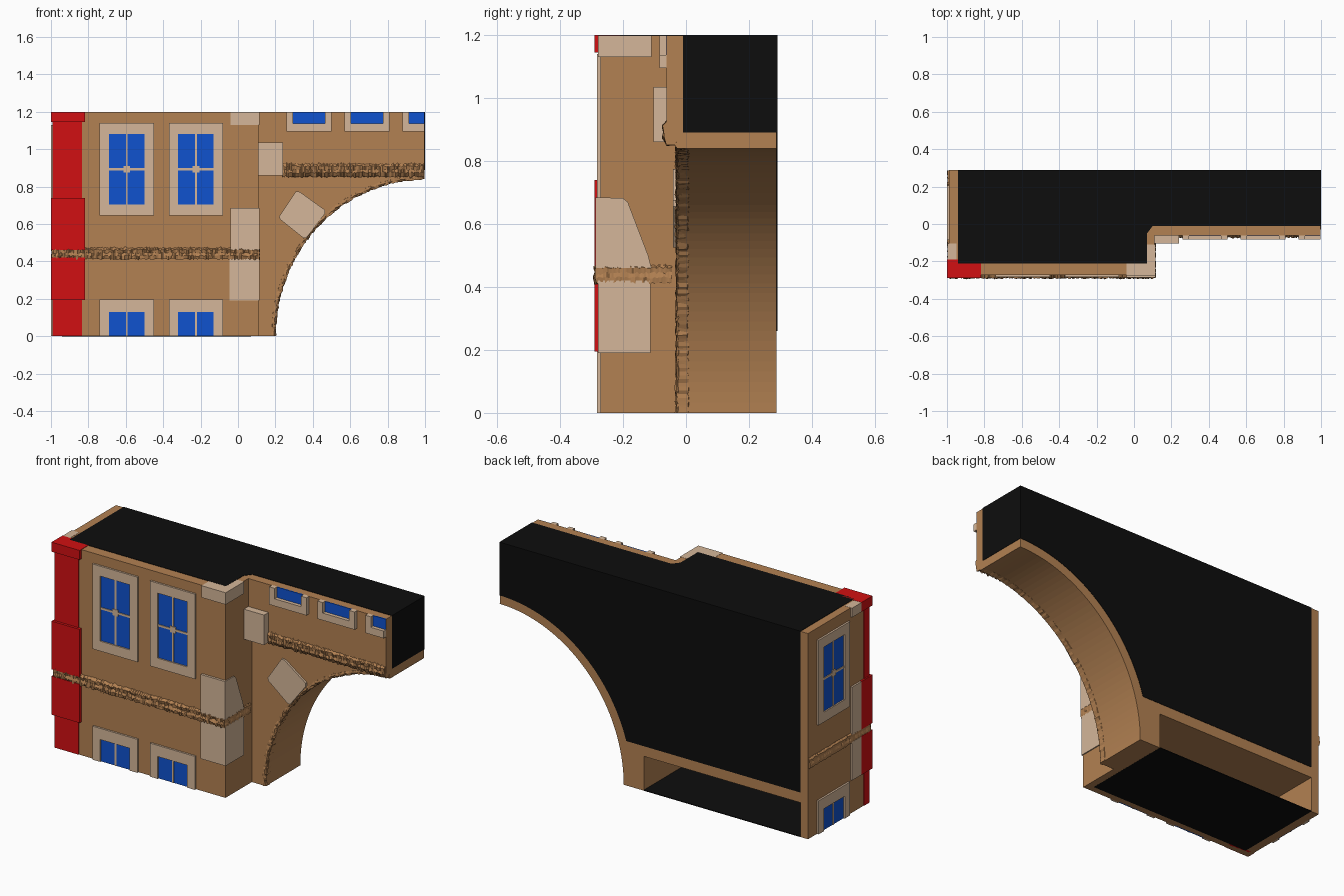
import bpy, bmesh, math, random
from mathutils import Vector

if "Cube" in bpy.data.objects:
    bpy.data.objects.remove(bpy.data.objects["Cube"])

random.seed(4)


def material(name, r, g, b):
    m = bpy.data.materials.new(name)
    m.diffuse_color = (r, g, b, 1)
    m.use_nodes = True
    m.node_tree.nodes["Principled BSDF"].inputs["Base Color"].default_value = m.diffuse_color
    return m


BROWN = material("brown_wall", .45, .22, .085)
STONE = material("pale_stone", .66, .47, .32)
BLUE = material("blue_glass", .005, .085, .62)
RED = material("red_corner", .64, .005, .006)
BLACK = material("black_cut", .004, .004, .004)


def finish(name, bm, mat):
    bmesh.ops.recalc_face_normals(bm, faces=bm.faces)
    me = bpy.data.meshes.new(name)
    bm.to_mesh(me)
    bm.free()
    me.materials.append(mat)
    ob = bpy.data.objects.new(name, me)
    bpy.context.collection.objects.link(ob)
    return ob


def add_box(bm, lo, hi):
    vs = bmesh.ops.create_cube(bm, size=1)["verts"]
    for v in vs:
        v.co = Vector([lo[i] if v.co[i] < 0 else hi[i] for i in range(3)])


def box(name, x, y, z, mat):
    bm = bmesh.new()
    add_box(bm, (x[0], y[0], z[0]), (x[1], y[1], z[1]))
    return finish(name, bm, mat)


def prism(name, pts, axis, lo, hi, mat):
    """Extrude a 2D outline along one axis."""
    bm = bmesh.new()

    def place(p, d):
        c = list(p)
        c.insert(axis, d)
        return bm.verts.new(c)
    f = bm.faces.new([place(p, lo) for p in pts])
    r = bmesh.ops.extrude_face_region(bm, geom=[f])
    for v in r["geom"]:
        if isinstance(v, bmesh.types.BMVert):
            v.co[axis] = hi
    bmesh.ops.triangulate(bm, faces=[f for f in bm.faces if len(f.verts) > 4])
    return finish(name, bm, mat)


def arch(rx, rz, z_min=0, n=40):
    """Quarter ellipse centred on (1, 0), from the foot up to the crown."""
    t0 = math.asin(z_min / rz)
    ts = [t0 + (math.pi / 2 - t0) * i / n for i in range(n + 1)]
    return [(1 - rx * math.cos(t), rz * math.sin(t)) for t in ts]


def rough_sweep(name, place, n, section, jitter):
    """Sweep a closed section along a path, roughened like chipped stone."""
    bm = bmesh.new()
    rings = []
    for i in range(n + 1):
        rings.append([bm.verts.new(place(i / n, a + random.uniform(-jitter, jitter),
                                         b + random.uniform(-jitter, jitter)))
                      for a, b in section])
    k = len(section)
    for r, s in zip(rings, rings[1:]):
        for j in range(k):
            bm.faces.new((r[j], r[(j + 1) % k], s[(j + 1) % k], s[j]))
    bm.faces.new(rings[0])
    bm.faces.new(rings[-1])
    return finish(name, bm, BROWN)


def window(name, side, base, u, v, border, pane, open_low=False, open_top=False,
           open_end=False, depth=.011, glass=.003, bars=True):
    """Stone frame with mullions and a glass plate; u along the wall, v upward."""
    def put(bm, a, b, c, d, lo, hi):
        if side == "front":
            add_box(bm, (a, base - hi, c), (b, base - lo, d))
        else:
            add_box(bm, (base - hi, a, c), (base - lo, b, d))
    ia, ib = u[0] + border, u[1] - (0 if open_end else border)
    ic = v[0] + (0 if open_low else pane)
    id_ = v[1] - (0 if open_top else pane)
    bm = bmesh.new()
    put(bm, u[0], ia, v[0], v[1], -.004, depth)
    if not open_end:
        put(bm, ib, u[1], v[0], v[1], -.004, depth)
    if not open_low:
        put(bm, ia, ib, v[0], ic, -.004, depth)
    if not open_top:
        put(bm, ia, ib, id_, v[1], -.004, depth)
    if bars:
        m = (ia + ib) / 2
        put(bm, m - .005, m + .005, ic, id_, 0, glass + .003)
        if not open_low:
            h = (ic + id_) / 2
            put(bm, ia, ib, h - .006, h + .006, 0, glass + .004)
            put(bm, m - .018, m + .018, h - .018, h + .018, 0, glass + .005)
    finish(name + "_frame", bm, STONE)
    bm = bmesh.new()
    put(bm, ia, ib, ic, id_, -.004, glass)
    finish(name + "_glass", bm, BLUE)


TOP, BACK, FRONT, LEFT = 1.198, .288, -.272, -.988

# Tower body: open at the back of the ground level, solid above
prism("tower_base_walls", [(LEFT, FRONT), (.11, FRONT), (.11, BACK), (.07, BACK),
      (.07, -.21), (-.94, -.21), (-.94, BACK), (LEFT, BACK)], 2, 0, .2, BROWN)
box("tower_upper", (LEFT, .11), (FRONT, BACK), (.2, TOP), BROWN)

# Half-arch wing and the thicker wall above it
wing = prism("arch_wing", [(.11, 0)] + arch(.8, .84) + [(.998, .84), (.998, TOP), (.11, TOP)],
             1, -.03, BACK, BROWN)
prism("wing_upper_wall", [(-.02, .86), (-.062, .88), (-.062, TOP), (-.02, TOP)],
      0, .11, .998, BROWN)

# Black cut surfaces on top, back, end and floor
prism("top_cut", [(-.94, BACK), (-.94, -.21), (.07, -.21), (.07, -.05), (.1, -.01),
      (.999, -.01), (.999, BACK)], 2, TOP - .003, 1.2, BLACK)
prism("back_cut", [(-.94, 1.2), (-.94, .26)] + [(x, z) for x, z in arch(.855, .89, .26)]
      + [(.999, .89), (.999, 1.2)], 1, BACK - .003, .29, BLACK)
box("end_cut", (.995, 1), (-.01, .29), (.89, 1.2), BLACK)
box("floor_cut", (-.94, .07), (-.235, BACK), (-.0005, .004), BLACK)

# Tall and ground-level windows on the tower
for i, x in enumerate((-.74, -.37)):
    window(f"front_window_{i}", "front", FRONT, (x, x + .29), (.645, 1.14), .05, .058)
    window(f"front_low_window_{i}", "front", FRONT, (x, x + .29), (0, .195), .05, .065,
           open_low=True)
window("side_window", "side", LEFT, (-.085, .205), (.635, 1.13), .05, .058)
window("side_low_window", "side", LEFT, (-.085, .205), (0, .195), .05, .065, open_low=True)

# Wing windows cut off at the top
for i, (a, b) in enumerate(((.26, .50), (.57, .81), (.88, .998))):
    window(f"wing_window_{i}", "front", -.06, (a, b), (1.095, TOP), .035, .042,
           open_top=True, open_end=(i == 2), depth=.024, bars=False)

# Tower corner stones at the right
prism("corner_stone_middle", [(-.287, .46), (-.11, .46), (-.12, .5), (-.185, .67),
      (-.2, .682), (-.287, .685)], 0, -.04, .116, STONE)
box("corner_stone_low", (-.045, .116), (-.28, -.112), (.19, .42), STONE)
box("corner_stone_top", (-.04, .116), (-.279, -.11), (1.13, TOP + .001), STONE)

# Red corner pier at the left with pale returns on the side wall
box("red_pier", (LEFT - .003, -.835), (FRONT - .003, -.225), (0, TOP), RED)
for i, (z0, z1) in enumerate(((.195, .42), (.46, .74), (1.145, 1.2))):
    box(f"red_block_{i}", (-.999, -.818), (-.29, -.19), (z0, z1), RED)
    box(f"side_stone_{i}", (-.998, -.95), (-.19, -.105), (z0, z1 - .001), STONE)

# Rough string courses
course = [(0, .42), (.02, .412), (.024, .43), (.018, .445), (.022, .462), (0, .475)]
rough_sweep("front_course", lambda t, a, b: (-.99 + 1.105 * t, FRONT + .005 - a, b),
            150, course, .005)
rough_sweep("left_course", lambda t, a, b: (LEFT + .005 - a * .65, -.28 + .565 * t, b),
            70, course, .003)
rough_sweep("right_course", lambda t, a, b: (.105 + a * .5, -.285 + .24 * t, b),
            35, course, .004)
rough_sweep("wing_course", lambda t, a, b: (.235 + .76 * t, -.058 - a, b + .435),
            120, [(-.03, .42), (.0, .418), (.014, .44), (.01, .455), (.014, .475),
                  (0, .49), (-.03, .49)], .005)


# Rough edge along the arch
def on_arch(t, a, b):
    s = t * math.pi / 2
    return (min(1 - (.8 + b) * math.cos(s), .998), a, max((.84 + b) * math.sin(s), 0))


rough_sweep("arch_edge", on_arch, 110,
            [(.01, .006), (.006, -.001), (-.025, -.003), (-.033, .008), (-.032, .02),
             (-.015, .022)], .0035)

# Loose stones on the wing
box("ledge_stone", (.11, .24), (-.103, -.02), (.86, 1.035), STONE)
prism("arch_stone", [(.22, .64), (.31, .775), (.33, .772), (.465, .675), (.465, .655),
      (.43, .61), (.365, .525), (.35, .525), (.225, .625)], 1, -.042, -.02, STONE)
